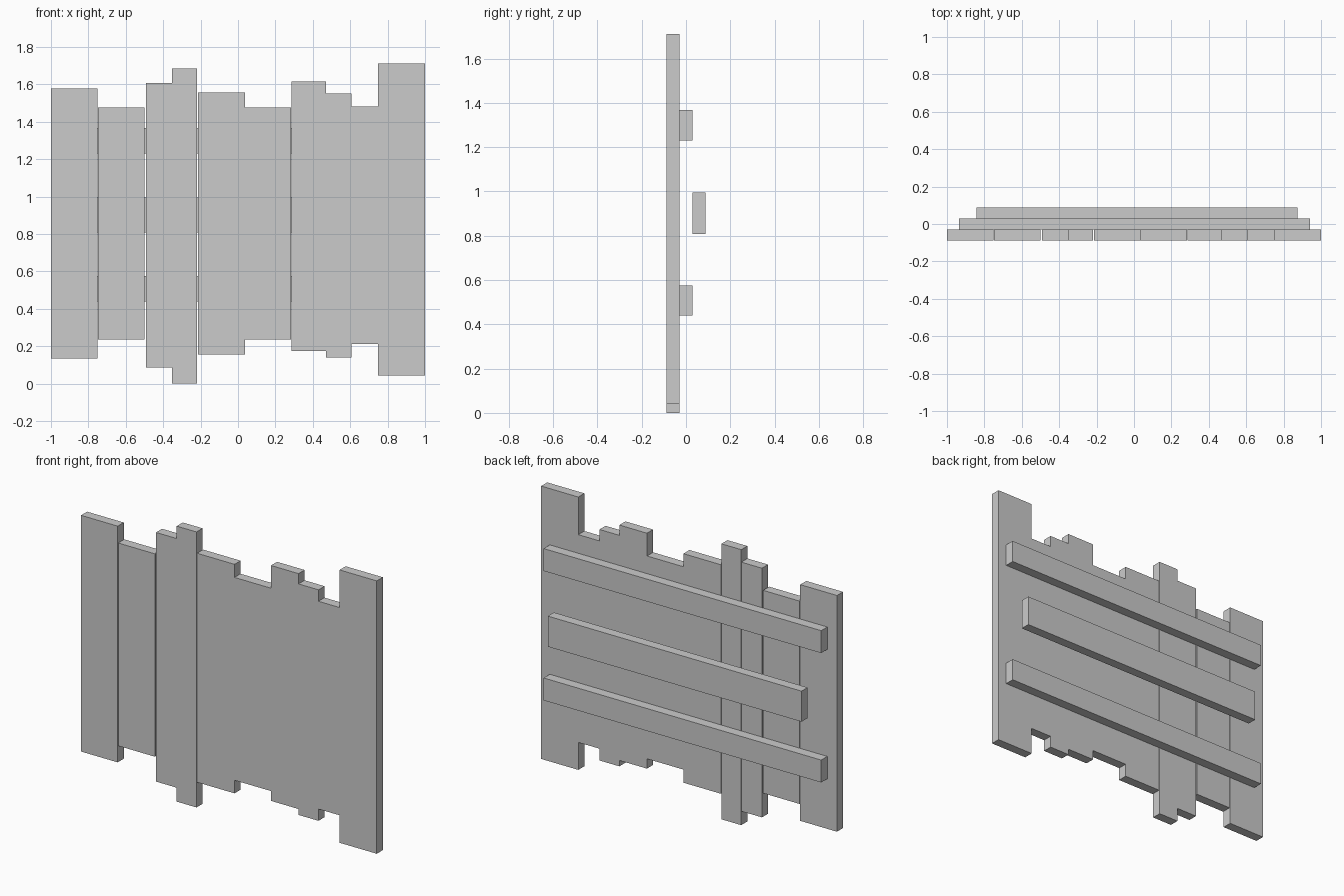
import bpy

Y0, Y1, Y2, Y3 = -0.088, -0.0295, 0.0295, 0.088   # layer boundaries, front to back


def board(name, x0, x1, y0, y1, z0, z1):
    """Rectangular board spanning the given limits."""
    bpy.ops.mesh.primitive_cube_add(
        size=1, location=((x0 + x1) / 2, (y0 + y1) / 2, (z0 + z1) / 2))
    ob = bpy.context.object
    ob.name = name
    ob.scale = (x1 - x0, y1 - y0, z1 - z0)
    bpy.ops.object.transform_apply(location=False, rotation=False, scale=True)
    return ob


# Upright planks: left, right, bottom, top
planks = [
    (-1.0, -0.752, 0.133, 1.577),
    (-0.748, -0.501, 0.235, 1.475),
    (-0.493, -0.354, 0.085, 1.608),
    (-0.353, -0.219, 0.0, 1.684),
    (-0.215, 0.038, 0.155, 1.555),
    (0.038, 0.284, 0.235, 1.475),
    (0.285, 0.471, 0.175, 1.614),
    (0.471, 0.606, 0.139, 1.551),
    (0.606, 0.749, 0.211, 1.481),
    (0.749, 1.0, 0.043, 1.711),
]
for i, (x0, x1, z0, z1) in enumerate(planks, 1):
    board(f"plank_{i}", x0, x1, Y0, Y1, z0, z1)

# Cross rails fixed to the back of the planks
board("lower_rail", -0.935, 0.942, Y1, Y2, 0.439, 0.576)
board("upper_rail", -0.935, 0.942, Y1, Y2, 1.230, 1.367)

# Wider middle bar sitting one layer further back
board("middle_bar", -0.843, 0.873, Y2, Y3, 0.808, 0.995)
